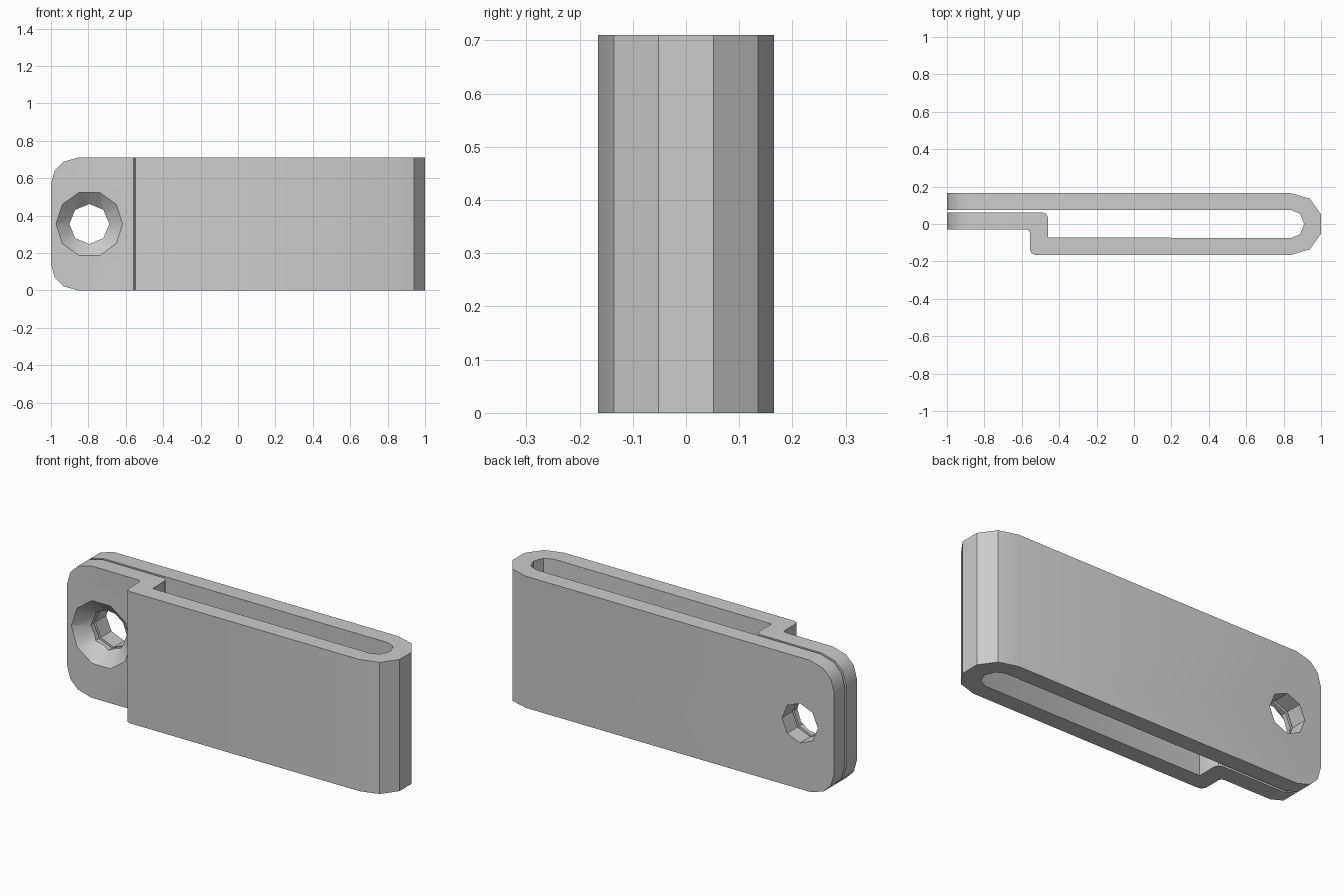
import bpy, bmesh, math
from mathutils import Matrix, Vector

if "Cube" in bpy.data.objects:
    bpy.data.objects.remove(bpy.data.objects["Cube"])

HEIGHT = 0.71
HOLE = Vector((-0.795, 0, HEIGHT / 2))

metal = bpy.data.materials.new("grey_metal")
metal.use_nodes = True
grey = (0.6, 0.6, 0.6, 1)
metal.diffuse_color = grey
metal.node_tree.nodes["Principled BSDF"].inputs["Base Color"].default_value = grey


def make_object(name, bm):
    bmesh.ops.recalc_face_normals(bm, faces=bm.faces)
    mesh = bpy.data.meshes.new(name)
    bm.to_mesh(mesh)
    bm.free()
    obj = bpy.data.objects.new(name, mesh)
    bpy.context.collection.objects.link(obj)
    mesh.materials.append(metal)
    return obj


def prism(name, points, direction):
    bm = bmesh.new()
    face = bm.faces.new([bm.verts.new(p) for p in points])
    moved = bmesh.ops.extrude_face_region(bm, geom=[face])["geom"]
    bmesh.ops.translate(bm, vec=direction,
                        verts=[v for v in moved if isinstance(v, bmesh.types.BMVert)])
    return make_object(name, bm)


def hole_cutter(name, sides, front_radius, back_radius, y0, y1):
    bm = bmesh.new()
    place = Matrix.Translation(HOLE + Vector((0, (y0 + y1) / 2, 0)))
    turn = Matrix.Rotation(math.radians(-90), 4, 'X')
    bmesh.ops.create_cone(bm, cap_ends=True, segments=sides, radius1=front_radius,
                          radius2=back_radius, depth=y1 - y0, matrix=place @ turn)
    # Put one corner of the polygon on the x axis
    first = min((v.co - HOLE for v in bm.verts), key=lambda c: c.y)
    angle = math.atan2(first.z, first.x)
    bmesh.ops.rotate(bm, cent=HOLE, matrix=Matrix.Rotation(angle, 3, 'Y'), verts=bm.verts)
    return make_object(name, bm)


def cut(target, cutter, operation):
    cutter.hide_render = True
    mod = target.modifiers.new("cut", 'BOOLEAN')
    mod.object, mod.operation, mod.solver = cutter, operation, 'EXACT'
    bpy.context.view_layer.objects.active = target
    bpy.ops.object.modifier_apply(modifier=mod.name)
    bpy.data.objects.remove(cutter)


# Folded strip: back plate, round bend, front plate, stepped tab
bend = [(0.84, 0.165), (0.94, 0.135), (1.0, 0.052)]
inner_bend = [(0.84, 0.075), (0.888, 0.055)]
profile = [(-1, 0.165)] + bend + [(x, -y) for x, y in reversed(bend)]
profile += [(-0.53, -0.165), (-0.548, -0.157), (-0.556, -0.138),
            (-0.556, -0.05), (-0.56, -0.036), (-0.575, -0.03), (-1, -0.03),
            (-1, 0.062), (-0.49, 0.062), (-0.469, 0.054), (-0.46, 0.033),
            (-0.46, -0.072)]
profile += [(x, -y) for x, y in inner_bend] + [(0.91, 0)]
profile += list(reversed(inner_bend)) + [(-1, 0.075)]
clip = prism("folded_clip", [(x, y, 0) for x, y in profile], (0, 0, HEIGHT))

# Rounded outer corners at the open end
corner = [(-0.855, HEIGHT), (-0.935, 0.687), (-0.98, 0.642), (-1, 0.57)]
outline = [(1.2, HEIGHT + 0.1), (-0.855, HEIGHT + 0.1)] + corner
outline += [(x, HEIGHT - z) for x, z in reversed(corner)] + [(-0.855, -0.1), (1.2, -0.1)]
cut(clip, prism("outline", [(x, -0.5, z) for x, z in outline], (0, 1, 0)), 'INTERSECT')

# Screw hole through both plates, with a countersink in the tab
cut(clip, hole_cutter("bore", 8, 0.107, 0.107, -0.5, 0.5), 'DIFFERENCE')
cut(clip, hole_cutter("countersink", 10, 0.189, 0.09, -0.04, 0.05), 'DIFFERENCE')

bpy.ops.object.select_all(action='DESELECT')
clip.select_set(True)
bpy.context.view_layer.objects.active = clip
bpy.ops.object.shade_smooth_by_angle(angle=math.radians(30))
